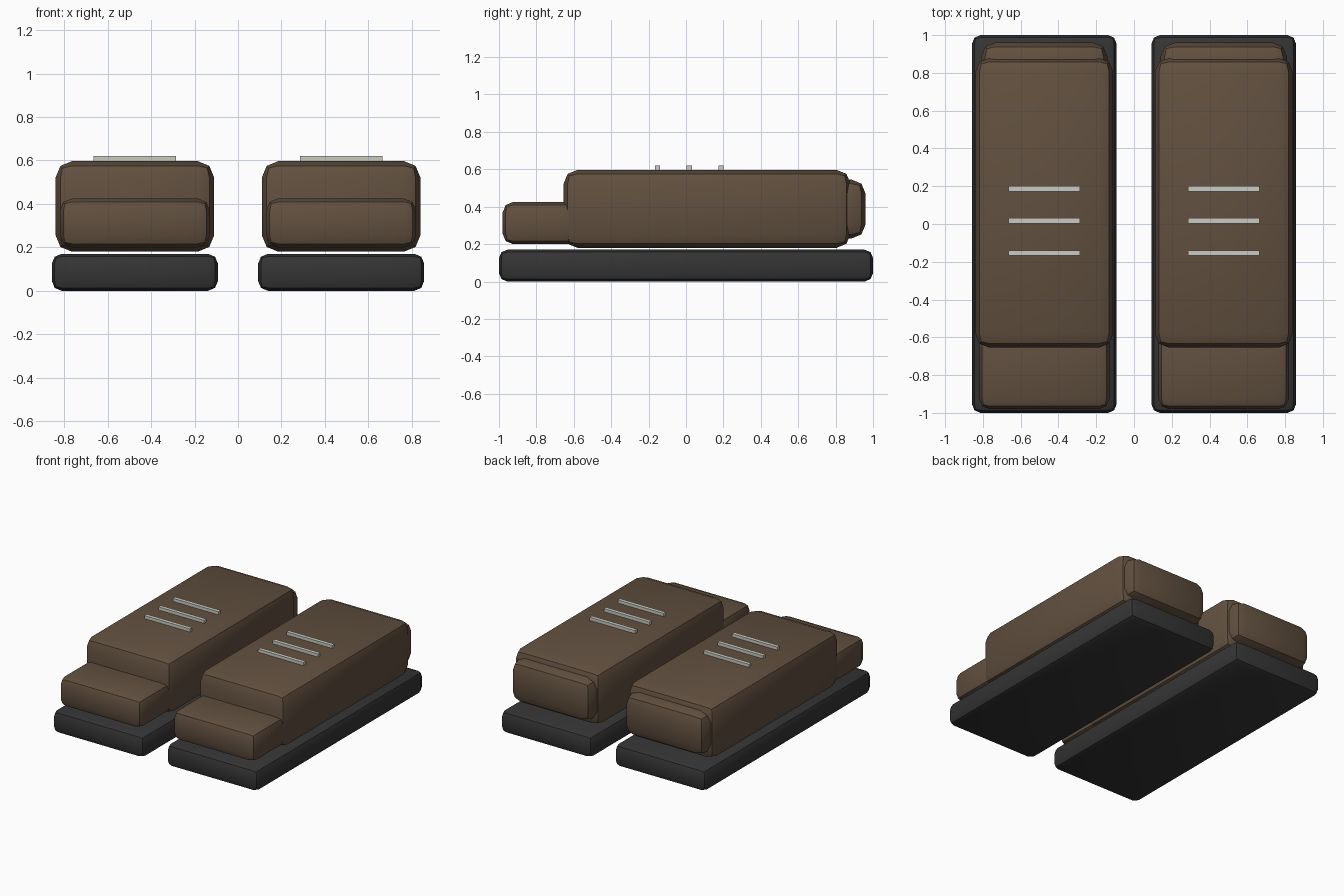
import bpy
import math

cube = bpy.data.objects.get("Cube")
if cube:
    bpy.data.objects.remove(cube, do_unlink=True)


def make_material(name, colour):
    mat = bpy.data.materials.new(name)
    mat.use_nodes = True
    mat.diffuse_color = (*colour, 1)
    mat.node_tree.nodes["Principled BSDF"].inputs["Base Color"].default_value = (*colour, 1)
    return mat


leather = make_material("brown leather", (0.12, 0.08, 0.05))
rubber = make_material("dark rubber", (0.035, 0.035, 0.035))
cord = make_material("pale lace", (0.6, 0.6, 0.55))


def block(name, mat, x, width, y_range, z_range, bevel=0):
    """Box given by its centre x, width and y/z extents, with rounded edges."""
    (y0, y1), (z0, z1) = y_range, z_range
    bpy.ops.mesh.primitive_cube_add(size=1, location=(x, (y0 + y1) / 2, (z0 + z1) / 2))
    obj = bpy.context.object
    obj.name = name
    obj.scale = (width, y1 - y0, z1 - z0)
    bpy.ops.object.transform_apply(location=False, rotation=False, scale=True)
    obj.data.materials.append(mat)
    if bevel:
        mod = obj.modifiers.new("rounded edges", "BEVEL")
        mod.width = bevel
        mod.segments = 2
        bpy.ops.object.modifier_apply(modifier=mod.name)
        bpy.ops.object.shade_smooth_by_angle(angle=math.radians(30))
    return obj


for side, x in (("left", 0.475), ("right", -0.475)):
    # Sole
    block(side + "_sole", rubber, x, 0.765, (-1, 1), (0, 0.17), 0.045)
    # Upper, toe cap and heel counter
    block(side + "_upper", leather, x, 0.73, (-0.655, 0.88), (0.18, 0.597), 0.075)
    block(side + "_toe_cap", leather, x, 0.69, (-0.98, -0.5), (0.2, 0.425), 0.055)
    block(side + "_heel_counter", leather, x, 0.67, (0.74, 0.96), (0.23, 0.545), 0.075)
    # Laces across the top
    for i in range(3):
        y = -0.153 + 0.17 * i
        block(f"{side}_lace_{i + 1}", cord, x, 0.38, (y - 0.014, y + 0.014), (0.59, 0.62))
